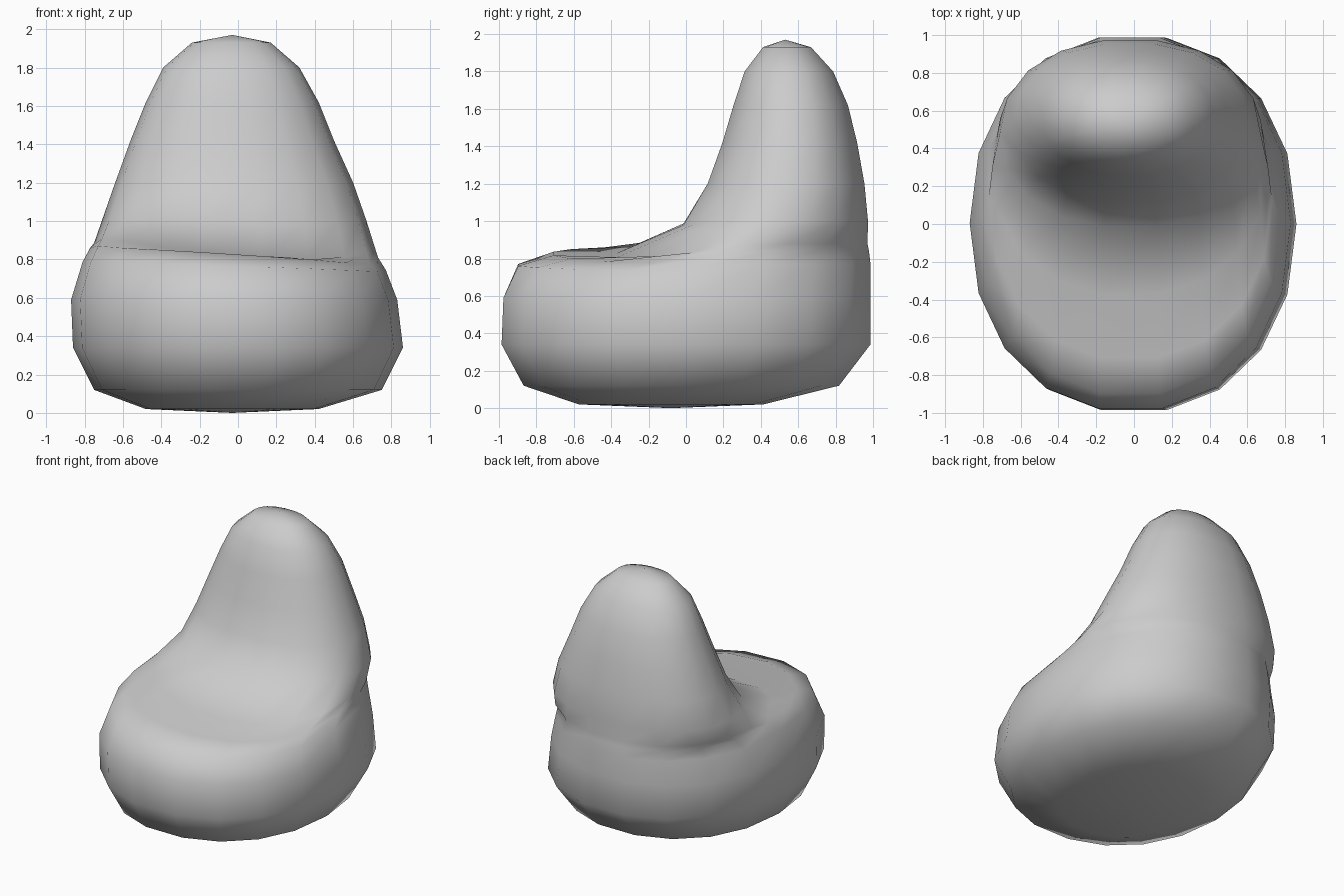
import bpy, bmesh, math

cube = bpy.data.objects.get("Cube")
if cube:
    bpy.data.objects.remove(cube)

fabric = bpy.data.materials.new("grey fabric")
fabric.use_nodes = True
grey = (0.6, 0.6, 0.6, 1)
fabric.diffuse_color = grey
fabric.node_tree.nodes["Principled BSDF"].inputs["Base Color"].default_value = grey

SIDES = 18
# Each ring: height, front y, back y, right x, left x
RINGS = [
    (0.02, -0.58, 0.42, -0.48, 0.42),
    (0.12, -0.88, 0.83, -0.75, 0.75),
    (0.34, -1.00, 1.00, -0.86, 0.86),
    (0.59, -0.99, 1.00, -0.87, 0.83),
    (0.77, -0.91, 1.00, -0.81, 0.77),
    (0.84, -0.72, 0.99, -0.77, 0.73),
    (0.88, -0.38, 0.98, -0.75, 0.71),
    (1.00, -0.02, 0.98, -0.71, 0.67),
    (1.20, 0.11, 0.96, -0.64, 0.60),
    (1.42, 0.19, 0.92, -0.56, 0.50),
    (1.62, 0.25, 0.87, -0.48, 0.42),
    (1.80, 0.31, 0.79, -0.39, 0.32),
    (1.93, 0.41, 0.67, -0.24, 0.17),
]


def seat_sag(x, y, z):
    """Sink the seat behind its front lip and lean it to the left."""
    near_seat = math.exp(-((z - 0.88) / 0.13) ** 2)
    front = max(0.0, min(1.0, (0.35 - y) / 0.4))
    dip = 0.07 * math.exp(-((y + 0.25) / 0.3) ** 2 - (x / 0.5) ** 2)
    return z - near_seat * front * (dip + 0.07 * x + 0.01)


# Beanbag body: stacked rounded rings closed by a base and a crown
bm = bmesh.new()
loops = []
for z, front, back, right, left in RINGS:
    cx, cy = (right + left) / 2, (front + back) / 2
    rx, ry = (left - right) / 2, (back - front) / 2
    ring = []
    for i in range(SIDES):
        a = math.tau * i / SIDES
        c, s = math.cos(a), math.sin(a)
        x = cx + rx * math.copysign(abs(c) ** 0.92, c)
        y = cy + ry * math.copysign(abs(s) ** 0.92, s)
        ring.append(bm.verts.new((x, y, seat_sag(x, y, z))))
    loops.append(ring)

for low, high in zip(loops, loops[1:]):
    for i in range(SIDES):
        j = (i + 1) % SIDES
        bm.faces.new((low[i], low[j], high[j], high[i]))

base = bm.verts.new((-0.03, -0.08, 0.0))
crown = bm.verts.new((-0.03, 0.53, 1.97))
for i in range(SIDES):
    j = (i + 1) % SIDES
    bm.faces.new((loops[0][j], loops[0][i], base))
    bm.faces.new((loops[-1][i], loops[-1][j], crown))

bmesh.ops.recalc_face_normals(bm, faces=bm.faces)
for face in bm.faces:
    face.smooth = True
mesh = bpy.data.meshes.new("beanbag_body")
bm.to_mesh(mesh)
bm.free()
mesh.materials.append(fabric)
body = bpy.data.objects.new("beanbag_body", mesh)
bpy.context.collection.objects.link(body)
